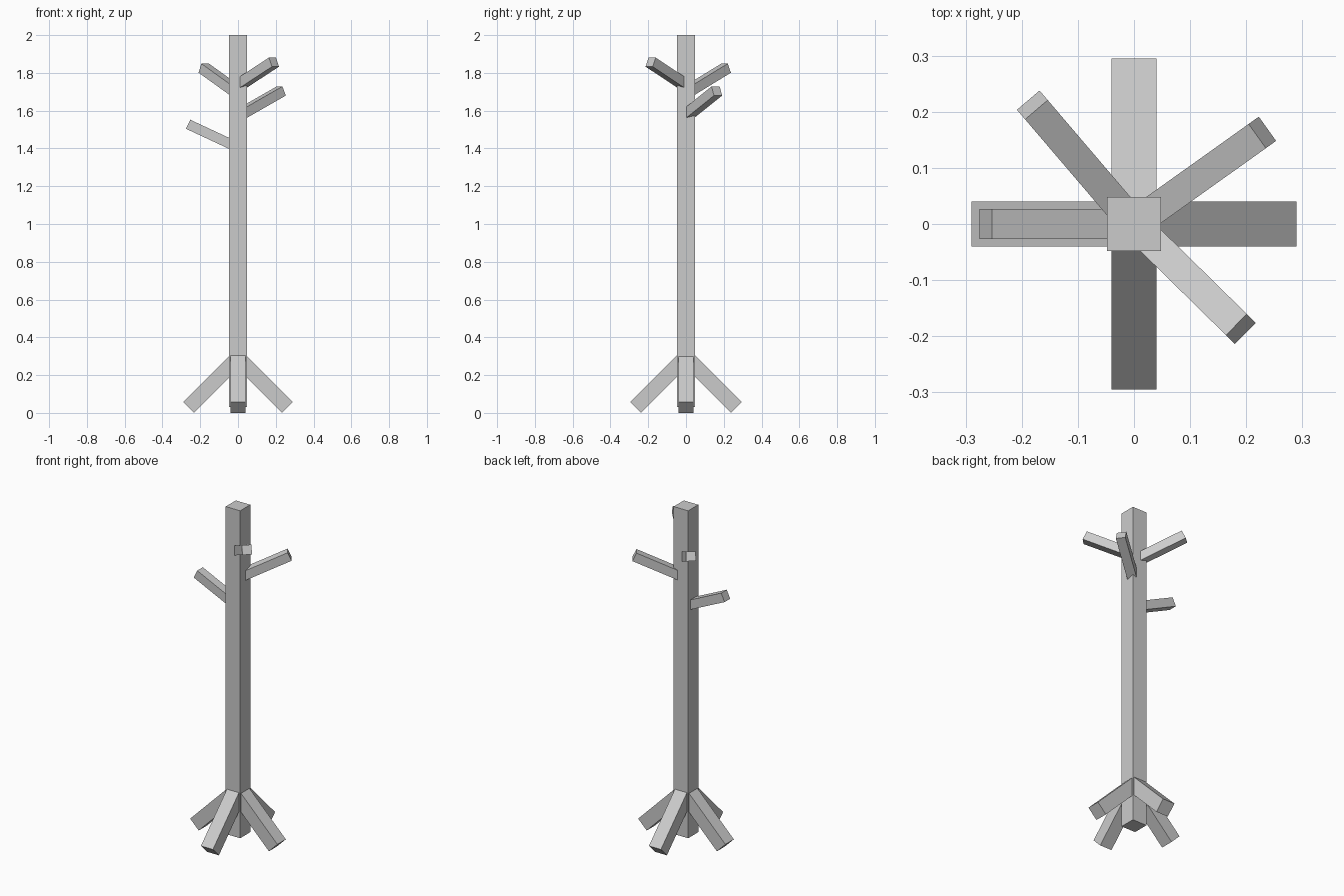
import bpy
from math import radians, cos, sin
from mathutils import Vector, Matrix

if "Cube" in bpy.data.objects:
    bpy.data.objects.remove(bpy.data.objects["Cube"])


def bar(name, start, end, width):
    """Square bar running from start to end, with its sides kept level."""
    start, end = Vector(start), Vector(end)
    along = (end - start).normalized()
    side = Vector((0, 0, 1)).cross(along)
    side = side.normalized() if side.length > 1e-4 else Vector((0, 1, 0))
    up = along.cross(side)
    bpy.ops.mesh.primitive_cube_add(size=1)
    ob = bpy.context.object
    ob.name = name
    rot = Matrix((along, side, up)).transposed()
    size = Vector(((end - start).length, width, width))
    ob.data.transform(Matrix.Diagonal(size).to_4x4())
    ob.matrix_world = Matrix.Translation((start + end) / 2) @ rot.to_4x4()
    return ob


def polar(angle, r, z):
    a = radians(angle)
    return (r * cos(a), r * sin(a), z)


# Upright post
bar("post", (0, 0, 0.032), (0, 0, 2.0), 0.096)

# Four splayed feet at 45 degrees, meeting inside the post
LEG = 0.08
drop = LEG / 2 * sin(radians(45))
for name, angle, reach in (("right_foot", 0, 0.29), ("back_foot", 90, 0.295),
                           ("left_foot", 180, 0.29), ("front_foot", 270, 0.295)):
    r = reach - drop
    bar(name, polar(angle, 0, drop + r), polar(angle, r, drop), LEG)

# Four hanging pegs rising outward: heading, reach and height of the tip centre
SLOPE = radians(25)
for i, (angle, r, z) in enumerate(((180, 0.264, 1.528), (35.5, 0.281, 1.704),
                                   (-44.5, 0.267, 1.857), (130.5, 0.279, 1.825))):
    rise = r * sin(SLOPE) / cos(SLOPE)
    bar(f"peg_{i + 1}", polar(angle, 0, z - rise), polar(angle, r, z), 0.053)
